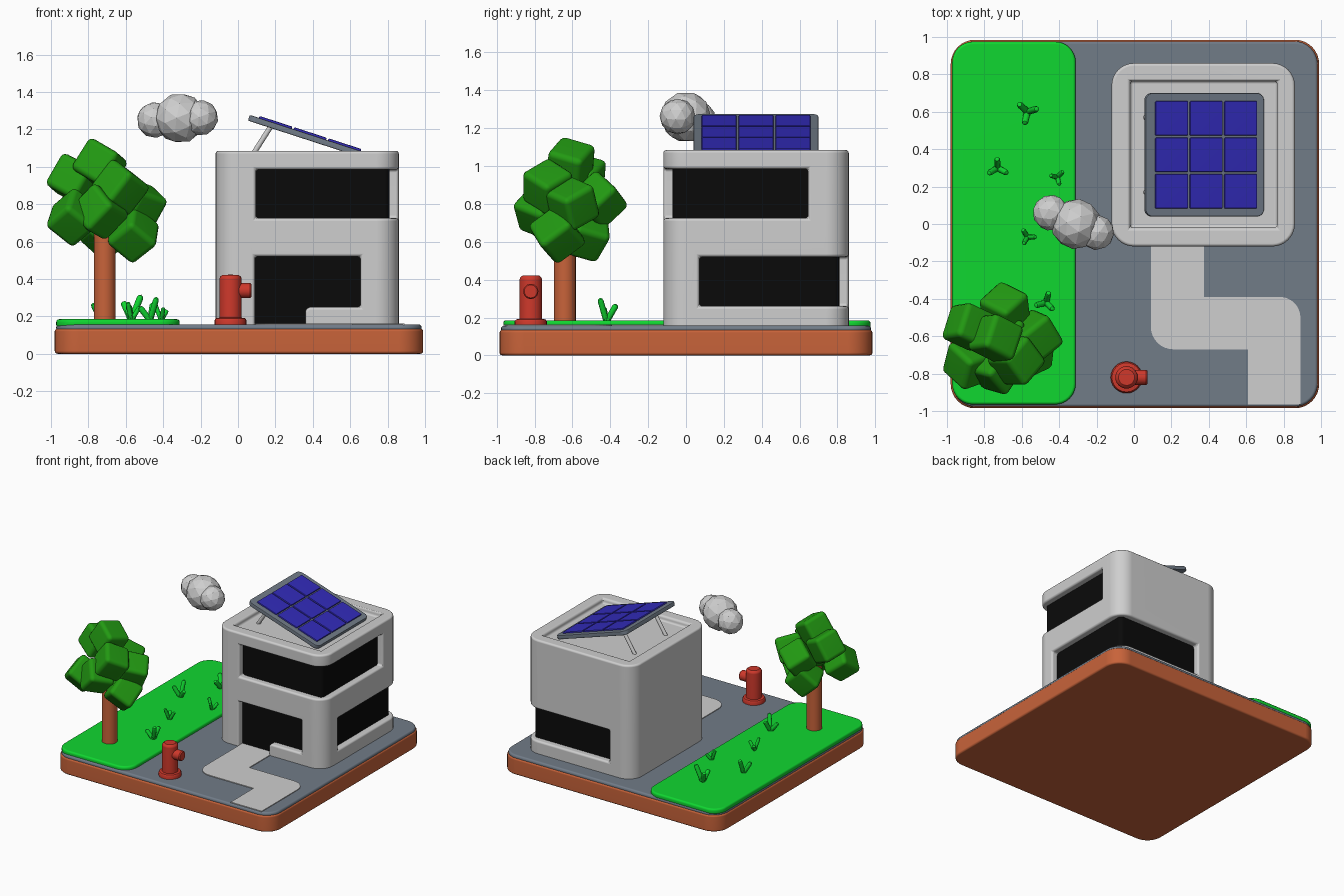
import bpy, bmesh, math, random
from mathutils import Vector

if "Cube" in bpy.data.objects:
    bpy.data.objects.remove(bpy.data.objects["Cube"])

random.seed(4)
R = math.radians


def material(name, r, g, b):
    m = bpy.data.materials.new(name)
    m.diffuse_color = (r, g, b, 1)
    m.use_nodes = True
    m.node_tree.nodes["Principled BSDF"].inputs["Base Color"].default_value = m.diffuse_color
    return m


ORANGE = material("terracotta", 0.58, 0.125, 0.042)
SLATE = material("slate grey", 0.165, 0.2, 0.245)
GRASS = material("grass green", 0.005, 0.68, 0.03)
LEAF = material("leaf green", 0.016, 0.32, 0.006)
WHITE = material("light grey", 0.62, 0.62, 0.62)
BLACK = material("window black", 0.003, 0.003, 0.003)
BLUE = material("panel blue", 0.032, 0.024, 0.49)
RED = material("hydrant red", 0.62, 0.04, 0.024)


def make(name, bm, mat):
    bmesh.ops.recalc_face_normals(bm, faces=bm.faces)
    me = bpy.data.meshes.new(name)
    bm.to_mesh(me)
    bm.free()
    ob = bpy.data.objects.new(name, me)
    bpy.context.collection.objects.link(ob)
    if mat:
        me.materials.append(mat)
    return ob


def activate(ob):
    bpy.ops.object.select_all(action='DESELECT')
    ob.select_set(True)
    bpy.context.view_layer.objects.active = ob


def finish(ob, bevel=0.0, segments=3):
    """Bevel the hard edges, then shade smooth by angle."""
    activate(ob)
    if bevel:
        m = ob.modifiers.new("bevel", 'BEVEL')
        m.width, m.segments = bevel, segments
        m.limit_method, m.angle_limit = 'ANGLE', R(40)
        m.use_clamp_overlap = False
        bpy.ops.object.modifier_apply(modifier=m.name)
    bpy.ops.object.shade_smooth_by_angle(angle=R(35))
    w = ob.modifiers.new("flat_normals", 'WEIGHTED_NORMAL')
    w.keep_sharp = True
    return ob


def outline(corners, steps=8):
    """Right-angled outline whose corners (x, y, radius) are rounded."""
    pts = []
    n = len(corners)
    for i, (x, y, r) in enumerate(corners):
        p = Vector((x, y))
        if r == 0:
            pts.append(p)
            continue
        u = (Vector(corners[i - 1][:2]) - p).normalized()
        v = (Vector(corners[(i + 1) % n][:2]) - p).normalized()
        c = p + r * (u + v)
        for k in range(steps + 1):
            t = k / steps * math.pi / 2
            pts.append(c - r * (v * math.cos(t) + u * math.sin(t)))
    return pts


def prism(name, corners, z0, z1, mat):
    bm = bmesh.new()
    f = bm.faces.new([bm.verts.new((p.x, p.y, z0)) for p in outline(corners)])
    ext = bmesh.ops.extrude_face_region(bm, geom=[f])
    top = [g for g in ext["geom"] if isinstance(g, bmesh.types.BMVert)]
    bmesh.ops.translate(bm, verts=top, vec=(0, 0, z1 - z0))
    # extrusion of a lone face keeps the base cap, giving a closed solid
    return make(name, bm, mat)


def block(name, x0, x1, y0, y1, z0, z1, mat=None, r=0):
    return prism(name, [(x0, y0, r), (x1, y0, r), (x1, y1, r), (x0, y1, r)], z0, z1, mat)


def lathe(name, profile, mat, loc=(0, 0, 0), direction=(0, 0, 1), n=24):
    """Revolve (radius, height) points, then aim the axis along direction."""
    bm = bmesh.new()
    rings = [[bm.verts.new((r * math.cos(k * math.tau / n), r * math.sin(k * math.tau / n), z))
              for k in range(n)] for r, z in profile]
    for a, b in zip(rings, rings[1:]):
        for k in range(n):
            j = (k + 1) % n
            bm.faces.new((a[k], a[j], b[j], b[k]))
    bmesh.ops.remove_doubles(bm, verts=bm.verts, dist=1e-5)
    ob = finish(make(name, bm, mat))
    ob.location = loc
    ob.rotation_euler = Vector(direction).to_track_quat('Z', 'Y').to_euler()
    return ob


# Ground layers
finish(block("base", -0.98, 0.99, -0.985, 0.985, 0, 0.135, ORANGE, 0.13), 0.015)
finish(block("pavement", -0.972, 0.982, -0.977, 0.977, 0.12, 0.157, SLATE, 0.125), 0.015)
finish(block("lawn", -0.972, -0.312, -0.965, 0.975, 0.14, 0.185, GRASS, 0.11), 0.015)
prism("path", [(0.09, -0.06, 0), (0.09, -0.67, 0.12), (0.61, -0.67, 0), (0.61, -0.965, 0),
               (0.89, -0.965, 0), (0.89, -0.39, 0.11), (0.375, -0.39, 0), (0.375, -0.06, 0)],
      0.15, 0.163, WHITE)

# House body with corner windows, doorway and roof recess cut out
body = block("house_body", -0.12, 0.86, -0.12, 0.86, 0.14, 1.085, WHITE, 0.12)
cutters = [
    block("cut_upper", 0.095, 1.1, -0.4, 0.645, 0.725, 0.985),
    block("cut_lower", 0.095, 1.1, 0.07, 1.1, 0.26, 0.52),
    block("cut_roof", -0.02, 0.765, -0.02, 0.765, 1.045, 1.3),
]
# the doorway profile is drawn lying down, then stood up to cut the front
door = prism("cut_door", [(0.09, 0.08, 0), (0.36, 0.08, 0), (0.36, 0.25, 0.03), (0.655, 0.25, 0),
                          (0.655, 0.52, 0), (0.09, 0.52, 0)], 0.0, 0.4, None)
door.rotation_euler = (R(90), 0, 0)
cutters.append(door)
bpy.context.view_layer.update()
activate(body)
for c in cutters:
    m = body.modifiers.new("cut", 'BOOLEAN')
    m.operation, m.solver, m.object = 'DIFFERENCE', 'EXACT', c
    bpy.ops.object.modifier_apply(modifier=m.name)
for c in cutters:
    bpy.data.objects.remove(c)
finish(body, 0.016)

# Dark glazing set back inside the openings
finish(block("upper_window", 0.06, 0.81, -0.07, 0.68, 0.70, 1.005, BLACK, 0.03))
finish(block("lower_window", 0.06, 0.81, 0.04, 0.81, 0.235, 0.545, BLACK, 0.03))
block("door_window", 0.06, 0.685, -0.07, 0.03, 0.145, 0.545, BLACK)

# Tilted solar panel with nine cells on two struts
panel = [finish(block("panel_frame", -0.333, 0.333, -0.33, 0.33, -0.017, 0.015, SLATE, 0.04), 0.006, 2)]
for i in (-1, 0, 1):
    for j in (-1, 0, 1):
        x, y = i * 0.194 + 0.005, j * 0.195
        panel.append(finish(block("panel_cell", x - 0.092, x + 0.092, y - 0.092, y + 0.092,
                                  0.01, 0.026, BLUE), 0.006, 2))
for ob in panel:
    ob.location = (0.375, 0.37, 1.16)
    ob.rotation_euler = (0, R(18), 0)
for y in (0.17, 0.57):
    a, b = Vector((0.06, y, 1.035)), Vector((0.175, y, 1.215))
    h = (b - a).length
    lathe("panel_strut", [(0, 0), (0.014, 0), (0.014, h), (0, h)], WHITE, a, b - a, 16)

# Tree: round trunk and a crown of soft tumbled cubes
lathe("tree_trunk", [(0, 0), (0.058, 0), (0.058, 0.6), (0, 0.6)], ORANGE, (-0.713, -0.64, 0.16))
crown = [(-0.74, -0.61, 1.01), (-0.88, -0.55, 0.93), (-0.88, -0.74, 0.73), (-0.63, -0.73, 0.89),
         (-0.53, -0.60, 0.80), (-0.56, -0.68, 0.64), (-0.74, -0.77, 0.76), (-0.69, -0.46, 0.82),
         (-0.70, -0.53, 0.64), (-0.70, -0.61, 0.80)]
for p in crown:
    bm = bmesh.new()
    bmesh.ops.create_cube(bm, size=0.2)
    ob = finish(make("tree_leaves", bm, LEAF), 0.03)
    ob.location = p
    ob.rotation_euler = (R(35 + random.uniform(-12, 12)), R(25 + random.uniform(-12, 12)),
                         random.uniform(0, math.pi))

# Grass tufts: three rounded blades leaning outward
tufts = [(-0.57, 0.60, 1.1), (-0.73, 0.30, 1.0), (-0.41, 0.25, 0.75), (-0.57, -0.07, 0.8),
         (-0.47, -0.42, 1.0)]
for n, (x, y, s) in enumerate(tufts):
    for k, tall in enumerate((1.0, 0.8, 0.7)):
        a = n * 1.3 + 0.3 + k * math.tau / 3
        h = 0.135 * s * tall
        r = 0.016 * s
        lean = 0.4 + 0.2 * k
        lathe("grass_blade", [(0, 0), (r, 0), (r, h * 0.85), (r * 0.75, h * 0.95), (0, h)], GRASS,
              (x, y, 0.178), (lean * math.cos(a), lean * math.sin(a), 1), 10)

# Fire hydrant with one side outlet
lathe("hydrant_body", [(0, 0), (0.085, 0), (0.085, 0.025), (0.078, 0.035), (0.06, 0.038),
                       (0.06, 0.245), (0.055, 0.258), (0.043, 0.267), (0, 0.268)],
      RED, (-0.04, -0.82, 0.155))
lathe("hydrant_outlet", [(0, 0), (0.04, 0), (0.04, 0.105), (0.034, 0.113), (0, 0.113)],
      RED, (-0.04, -0.82, 0.338), (1, 0, 0))

# Faceted cloud
for x, y, z, r in ((-0.445, 0.06, 1.25, 0.097), (-0.31, 0.0, 1.26, 0.135), (-0.2, -0.045, 1.262, 0.095)):
    bm = bmesh.new()
    bmesh.ops.create_icosphere(bm, subdivisions=2, radius=r)
    ob = make("cloud_puff", bm, WHITE)
    ob.location = (x, y, z)
    ob.rotation_euler = (r * 9, x * 3, r * 5)
